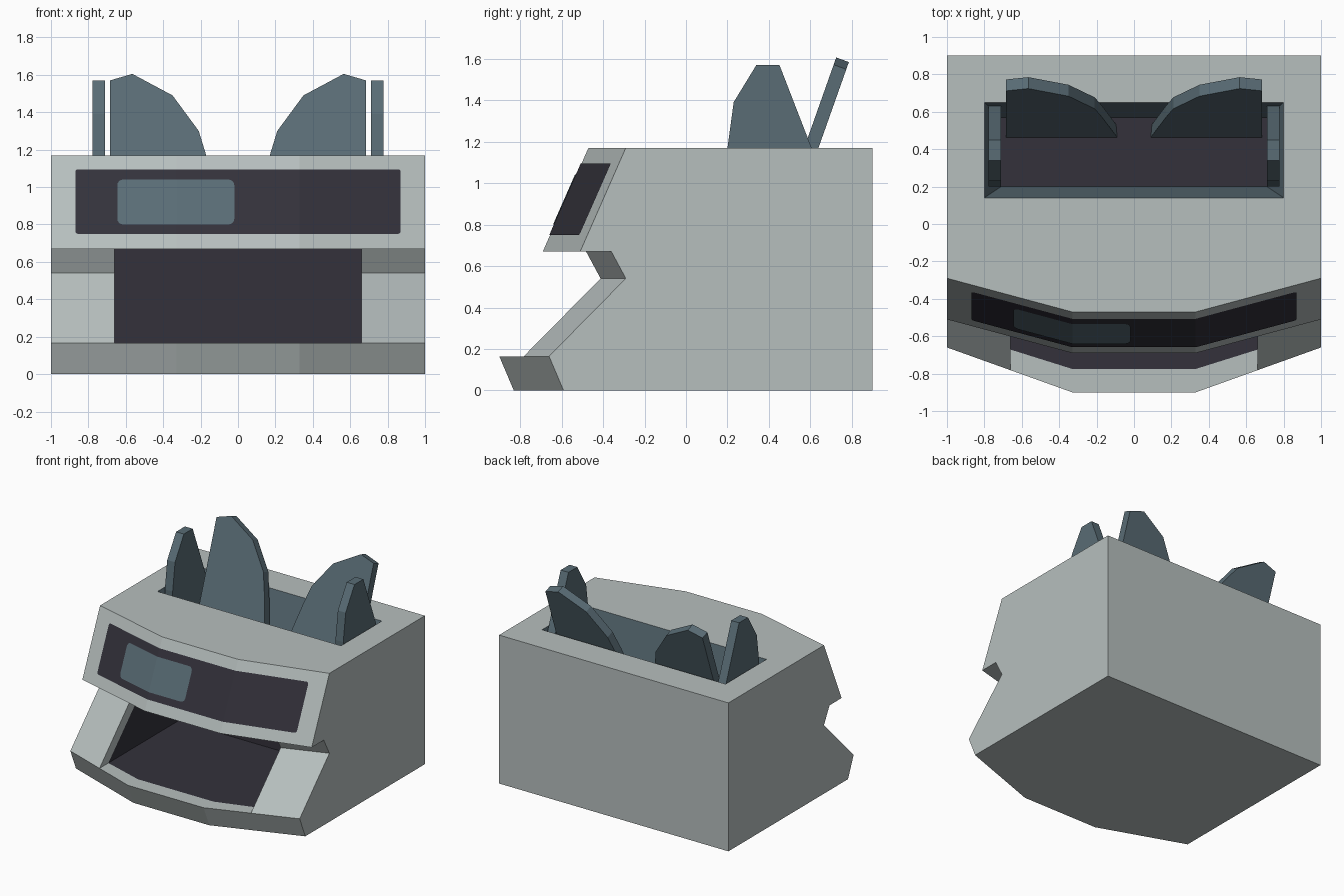
import bpy, bmesh, math

if "Cube" in bpy.data.objects:
    bpy.data.objects.remove(bpy.data.objects["Cube"])


def material(name, rgb):
    m = bpy.data.materials.new(name)
    m.diffuse_color = (*rgb, 1)
    m.use_nodes = True
    m.node_tree.nodes["Principled BSDF"].inputs["Base Color"].default_value = m.diffuse_color
    return m


GREY = material("light grey", (0.47, 0.52, 0.515))
DARK = material("charcoal", (0.033, 0.031, 0.043))
TEAL = material("slate teal", (0.100, 0.150, 0.178))


def finish(name, bm, mats, recalc=True):
    if recalc:
        bmesh.ops.remove_doubles(bm, verts=bm.verts, dist=1e-4)
        bmesh.ops.recalc_face_normals(bm, faces=bm.faces)
    me = bpy.data.meshes.new(name)
    bm.to_mesh(me)
    bm.free()
    for m in mats:
        me.materials.append(m)
    ob = bpy.data.objects.new(name, me)
    bpy.context.collection.objects.link(ob)
    return ob


def bulge(x):
    # how far the faceted front swells out at x (0 at the sides, 1 in the middle)
    return min(1.0, (1 - abs(x)) / 0.67)


def at(x, p):
    y, z, k = p
    return (x, y - k * bulge(x), z)


# Body: profile points are (y at the side, z, front bulge)
BACK0, BACK1 = (0.9, 0, 0), (0.9, 1.17, 0)
A, B = (-0.29, 1.17, 0.18), (-0.51, 0.67, 0.18)
C, D = (-0.36, 0.67, 0.24), (-0.29, 0.54, 0.24)
E, F = (-0.66, 0.165, 0.24), (-0.59, 0, 0.24)
G, J, H = (-0.565, 0.165, 0.21), (-0.19, 0.54, 0.21), (-0.26, 0.67, 0.21)
P1, P0 = (0.2, 0.67, 0), (0.2, 0.165, 0)

bm = bmesh.new()


def face(pts, mat=0):
    bm.faces.new([bm.verts.new(p) for p in pts]).material_index = mat


cheek = [A, B, C, D, E, F, BACK0, BACK1]
pocket = [A, B, C, H, P1, P0, G, E, F, BACK0, BACK1]
xs = [-1, -0.66, -0.33, 0.33, 0.66, 1]
for x0, x1 in zip(xs, xs[1:]):
    prof = cheek if abs(x0 + x1) > 1.3 else pocket
    for p, q in zip(prof, prof[1:]):
        inner = p in (H, P1, P0)
        face([at(x0, p), at(x1, p), at(x1, q), at(x0, q)], 1 if inner else 0)
for s in (-1, 1):
    face([at(s, p) for p in cheek])                          # side wall
    face([at(s * 0.66, p) for p in (C, D, E, G, J, H)])      # pocket rim
    face([at(s * 0.66, p) for p in (H, J, G, P0, P1)], 1)    # pocket wall

# Top deck around the hopper, sloped hopper walls and floor
rim = [(-0.8, 0.14, 1.17), (0.8, 0.14, 1.17), (0.8, 0.65, 1.17), (-0.8, 0.65, 1.17)]
base = [(-0.71, 0.2, 0.87), (0.71, 0.2, 0.87), (0.71, 0.57, 0.87), (-0.71, 0.57, 0.87)]
face([at(x, A) for x in xs] + [rim[1], rim[0]])
face([at(1, A), at(1, BACK1), rim[2], rim[1]])
face([at(x, BACK1) for x in reversed(xs)] + [rim[3], rim[2]])
face([at(-1, BACK1), at(-1, A), rim[0], rim[3]])
for i in range(4):
    j = (i + 1) % 4
    face([rim[i], rim[j], base[j], base[i]], 2)
face(base, 1)
finish("body", bm, [GREY, DARK, TEAL])


# Display plates that follow the faceted front
def plate(name, x0, x1, z0, z1, r, lift, mat):
    bm = bmesh.new()
    pts = []
    for cx, cz, a0 in ((x1 - r, z0 + r, -90), (x1 - r, z1 - r, 0),
                       (x0 + r, z1 - r, 90), (x0 + r, z0 + r, 180)):
        for i in range(5):
            a = math.radians(a0 + i * 22.5)
            pts.append((cx + r * math.cos(a), 0, cz + r * math.sin(a)))
    bm.faces.new([bm.verts.new(p) for p in pts])
    for x in (-0.33, 0.33):
        bmesh.ops.bisect_plane(bm, geom=bm.verts[:] + bm.edges[:] + bm.faces[:],
                               plane_co=(x, 0, 0), plane_no=(1, 0, 0))
    for v in bm.verts:
        v.co.y = -0.29 - 0.44 * (1.17 - v.co.z) - 0.18 * bulge(v.co.x) - lift
    finish(name, bm, [mat], recalc=False)


plate("display_panel", -0.87, 0.87, 0.75, 1.095, 0.015, 0.004, DARK)
plate("screen", -0.645, -0.02, 0.80, 1.04, 0.03, 0.008, TEAL)


# Hopper flaps: flat outlines with a thickness
def slab(name, pts, thick):
    bm = bmesh.new()
    f = bm.faces.new([bm.verts.new(p) for p in pts])
    ext = bmesh.ops.extrude_face_region(bm, geom=[f], use_keep_orig=True)
    new = [v for v in ext["geom"] if isinstance(v, bmesh.types.BMVert)]
    bmesh.ops.translate(bm, verts=new, vec=thick)
    finish(name, bm, [TEAL])


side_flap = [(0.2, 0.87), (0.2, 1.17), (0.23, 1.39), (0.34, 1.57), (0.45, 1.57),
             (0.605, 1.17), (0.63, 1.1), (0.57, 0.87)]
back_flap = [(0.09, 0.87), (0.17, 1.17), (0.21, 1.3), (0.35, 1.49), (0.565, 1.605),
             (0.685, 1.57), (0.685, 0.87)]
for side, s in (("left", -1), ("right", 1)):
    slab("side_flap_" + side, [(s * 0.71, y, z) for y, z in side_flap], (s * 0.068, 0, 0))
    slab("back_flap_" + side,
         [(s * x, 0.57 + 0.354 * (z - 1.17), z) for x, z in back_flap], (0, 0.061, -0.022))
